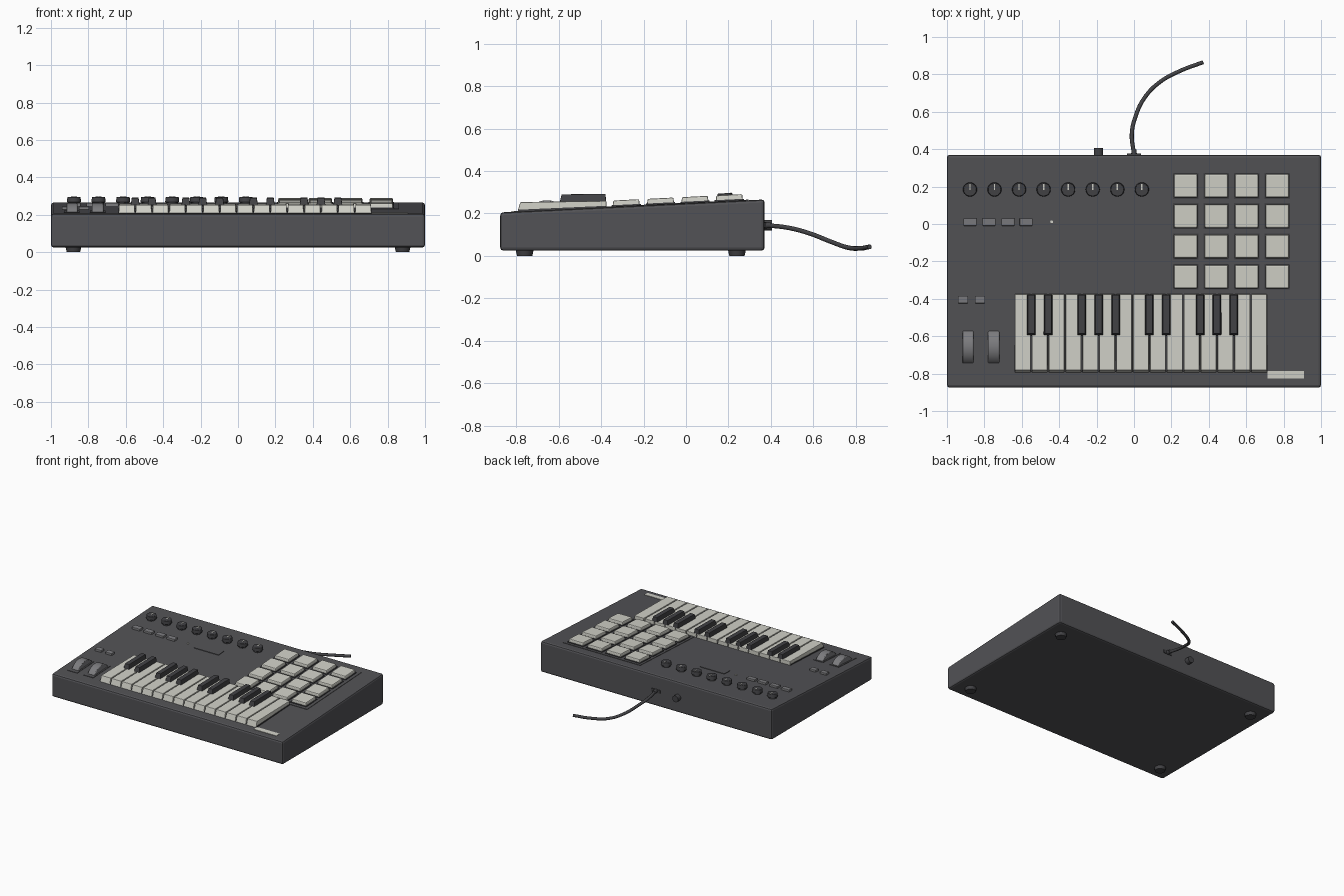
import bpy, bmesh, math
from mathutils import Vector

if "Cube" in bpy.data.objects:
    bpy.data.objects.remove(bpy.data.objects["Cube"])


def material(name, rgb):
    m = bpy.data.materials.new(name)
    m.diffuse_color = (*rgb, 1)
    m.use_nodes = True
    m.node_tree.nodes["Principled BSDF"].inputs["Base Color"].default_value = m.diffuse_color
    return m


CHARCOAL = material("charcoal", (0.085, 0.085, 0.092))
BLACK = material("soft_black", (0.055, 0.055, 0.06))
GREY = material("mid_grey", (0.2, 0.2, 0.21))
IVORY = material("ivory", (0.64, 0.64, 0.58))
SLOPE = (0.266 - 0.205) / 1.245


def top(y):
    """Height of the sloping top panel."""
    return 0.205 + (y + 0.875) * SLOPE


def finish(name, bm, mat, bevel=0, smooth=False):
    bmesh.ops.recalc_face_normals(bm, faces=bm.faces)
    me = bpy.data.meshes.new(name)
    bm.to_mesh(me)
    bm.free()
    ob = bpy.data.objects.new(name, me)
    bpy.context.collection.objects.link(ob)
    me.materials.append(mat)
    if bevel:
        b = ob.modifiers.new("bevel", 'BEVEL')
        b.width, b.segments = bevel, 2
    if smooth:
        bpy.ops.object.select_all(action='DESELECT')
        ob.select_set(True)
        bpy.context.view_layer.objects.active = ob
        bpy.ops.object.shade_smooth_by_angle(angle=math.radians(35))
    return ob


def block(name, x, y, w, d, low, high, mat, inset=(0, 0, 0), bevel=0):
    """Box with (front, back) heights for its floor and roof;
    inset narrows the roof at the sides, front and back."""
    bm = bmesh.new()
    bmesh.ops.create_cube(bm, size=1)
    for v in bm.verts:
        up, back = v.co.z > 0, v.co.y > 0
        sx, sy = (1 if v.co.x > 0 else -1), (1 if back else -1)
        ins = inset if up else (0, 0, 0)
        v.co = Vector((x + sx * (w / 2 - ins[0]),
                       y + sy * (d / 2 - ins[2 if back else 1]),
                       (high if up else low)[back]))
    return finish(name, bm, mat, bevel)


def on_panel(name, x, y, w, d, h, mat, start=-0.01, **kw):
    """Box that rests on the sloping panel and rises by h."""
    f, b = top(y - d / 2), top(y + d / 2)
    return block(name, x, y, w, d, (f + start, b + start), (f + h, b + h), mat, **kw)


def cylinder(name, loc, r1, r2, length, mat, axis='Z', tilt=0, sides=32, bevel=0):
    bm = bmesh.new()
    bmesh.ops.create_cone(bm, cap_ends=True, segments=sides, radius1=r1, radius2=r2, depth=length)
    ob = finish(name, bm, mat, bevel, True)
    ob.location = loc
    ob.rotation_euler = {'Z': (tilt, 0, 0), 'X': (0, math.pi / 2, 0), 'Y': (-math.pi / 2, 0, 0)}[axis]
    return ob


# Case and feet
block("case", 0, -0.2525, 2, 1.245, (0.025, 0.025), (0.205, 0.266), CHARCOAL, bevel=0.014)
for x in (-0.88, 0.88):
    for y in (-0.76, 0.24):
        cylinder("foot", (x, y, 0.014), 0.036, 0.042, 0.028, BLACK)

# White and black keys
PITCH, LEFT = 0.0903, -0.64
block("key_bed", 0.0375, -0.583, 1.355, 0.41, (0.19, 0.2), (0.218, 0.236), BLACK)
for i in range(15):
    block("white_key", LEFT + PITCH * (i + 0.5), -0.585, PITCH - 0.006, 0.42,
          (0.203, 0.22), (0.253, 0.259), IVORY, inset=(0.001, 0.014, 0), bevel=0.003)
for i in (1, 2, 4, 5, 6, 8, 9, 11, 12, 13):
    block("black_key", LEFT + PITCH * i, -0.486, 0.048, 0.22,
          (0.25, 0.25), (0.29, 0.293), BLACK, inset=(0.006, 0.01, 0.003), bevel=0.003)

# Pad grid on its thin plate
on_panel("pad_plate", 0.525, -0.04, 0.67, 0.67, 0.003, CHARCOAL)
for col in range(4):
    for row in range(4):
        x, y = 0.277 + 0.163 * col, 0.204 - 0.162 * row
        on_panel("pad_base", x, y, 0.138, 0.138, 0.008, BLACK)
        on_panel("pad", x, y, 0.13, 0.13, 0.03, IVORY, inset=(0.004, 0.004, 0.004), bevel=0.006)

# Knobs with pointer lines
tilt = math.atan(SLOPE)
for i in range(8):
    x, y = -0.877 + 0.1313 * i, 0.184
    z = top(y)
    cylinder("knob_skirt", (x, y, z + 0.004), 0.03, 0.03, 0.02, BLACK, tilt=tilt)
    cylinder("knob", (x, y, z + 0.024), 0.038, 0.035, 0.028, BLACK, tilt=tilt, bevel=0.003)
    on_panel("knob_pointer", x, y + 0.014, 0.007, 0.032, 0.0395, IVORY, start=0.035)

# Buttons, indicator lamp, display and label
for x in (-0.877, -0.775, -0.674, -0.577):
    on_panel("function_button", x, 0.01, 0.07, 0.04, 0.016, GREY, bevel=0.004)
for x in (-0.914, -0.823):
    on_panel("octave_button", x, -0.404, 0.055, 0.04, 0.016, GREY, bevel=0.004)
cylinder("lamp", (-0.44, 0.012, top(0.012) + 0.002), 0.008, 0.008, 0.008, IVORY, sides=12)
on_panel("display", -0.26, 0.015, 0.21, 0.07, 0.004, CHARCOAL)
on_panel("label_plate", 0.812, -0.805, 0.195, 0.04, 0.003, IVORY, start=-0.003)

# Pitch and modulation wheels
for x in (-0.888, -0.75):
    on_panel("wheel_bezel", x, -0.668, 0.082, 0.215, 0.003, CHARCOAL)
    cylinder("wheel", (x, -0.655, 0.156), 0.106, 0.106, 0.06, GREY, axis='X', sides=64, bevel=0.005)

# Rear sockets and cable plug
cylinder("round_socket", (-0.19, 0.385, 0.145), 0.025, 0.025, 0.04, BLACK, axis='Y')
block("cable_socket", 0, 0.37, 0.075, 0.012, (0.133, 0.133), (0.158, 0.158), BLACK)
cylinder("cable_plug", (0, 0.382, 0.145), 0.016, 0.013, 0.035, BLACK, axis='Y')

# Cable as a round swept curve
curve = bpy.data.curves.new("cable", 'CURVE')
curve.dimensions = '3D'
curve.bevel_depth, curve.bevel_resolution = 0.011, 3
curve.use_fill_caps = True
path = [(0, 0.375, 0.145), (-0.012, 0.48, 0.133), (0.01, 0.58, 0.107), (0.06, 0.68, 0.068),
        (0.14, 0.76, 0.04), (0.25, 0.82, 0.036), (0.37, 0.865, 0.043)]
spline = curve.splines.new('BEZIER')
spline.bezier_points.add(len(path) - 1)
for p, co in zip(spline.bezier_points, path):
    p.co = co
    p.handle_left_type = p.handle_right_type = 'AUTO'
spline.resolution_u = 8
curve.materials.append(BLACK)
bpy.context.collection.objects.link(bpy.data.objects.new("cable", curve))
